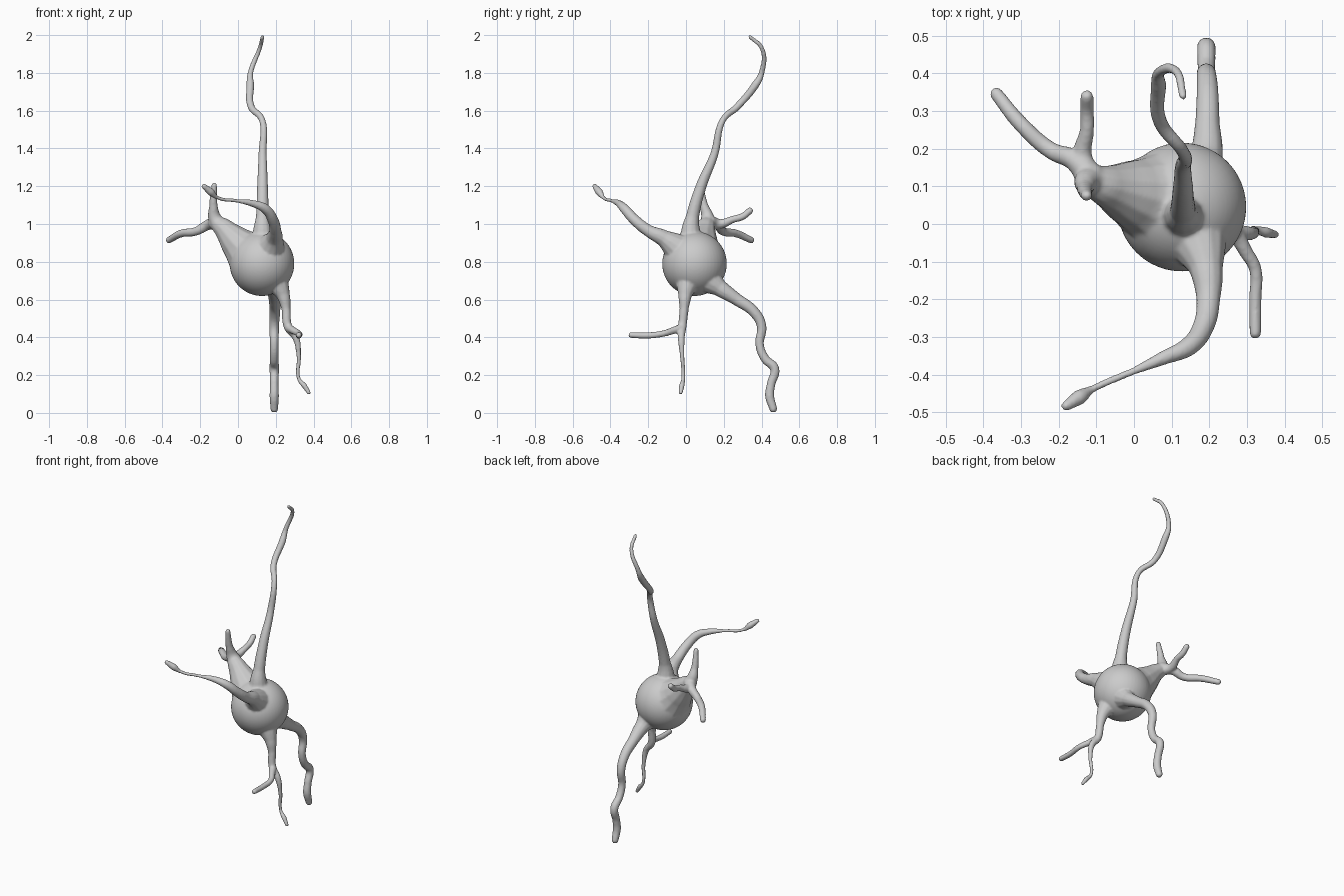
import bpy

parts = []


def branch(pts):
    """Tapered round tube through (x, y, z, radius) points."""
    cu = bpy.data.curves.new("branch", 'CURVE')
    cu.dimensions = '3D'
    cu.bevel_depth = 1.0
    cu.bevel_resolution = 4
    cu.resolution_u = 8
    cu.use_fill_caps = True
    sp = cu.splines.new('BEZIER')
    sp.bezier_points.add(len(pts) - 1)
    for bp, (x, y, z, r) in zip(sp.bezier_points, pts):
        bp.co = (x, y, z)
        bp.radius = r
        bp.handle_left_type = bp.handle_right_type = 'AUTO'
    ob = bpy.data.objects.new("branch", cu)
    bpy.context.collection.objects.link(ob)
    parts.append(ob)
    # rounded tip
    x, y, z, r = pts[-1]
    bpy.ops.mesh.primitive_uv_sphere_add(segments=12, ring_count=8, radius=r, location=(x, y, z))
    parts.append(bpy.context.object)


# round cell body
bpy.ops.mesh.primitive_uv_sphere_add(segments=48, ring_count=32, radius=0.171,
                                     location=(0.127, 0.045, 0.79))
body = bpy.context.object
parts.append(body)

# long upper branch
branch([(0.13, 0.035, 0.88, .095), (0.13, 0.025, 0.96, .052), (0.13, 0.035, 1.04, .035),
        (0.13, 0.08, 1.2, .029), (0.13, 0.15, 1.37, .022), (0.128, 0.195, 1.55, .017),
        (0.07, 0.27, 1.62, .019), (0.065, 0.37, 1.74, .021), (0.066, 0.40, 1.80, .015),
        (0.115, 0.402, 1.93, .012), (0.13, 0.34, 1.99, .011)])

# left trunk ending in an upward spike, with two side twigs
branch([(0.08, 0.06, 0.82, .15), (0.0, 0.08, 0.895, .095), (-0.07, 0.1, 0.97, .058),
        (-0.12, 0.115, 1.025, .037), (-0.13, 0.095, 1.1, .022), (-0.126, 0.075, 1.205, .015)])
branch([(-0.11, 0.12, 1.01, .04), (-0.16, 0.17, 0.995, .028), (-0.22, 0.195, 0.962, .023),
        (-0.3, 0.265, 0.95, .021), (-0.365, 0.345, 0.915, .018)])
branch([(-0.12, 0.12, 1.01, .04), (-0.137, 0.18, 1.0, .026), (-0.125, 0.25, 1.025, .019),
        (-0.125, 0.30, 1.04, .019), (-0.125, 0.338, 1.07, .018)])

# front branch, thin near the end with a swollen tip
branch([(0.165, -0.03, 0.86, .09), (0.192, -0.12, 0.925, .045), (0.197, -0.2, 0.965, .032),
        (0.185, -0.27, 1.02, .029), (0.145, -0.325, 1.08, .026), (0.08, -0.355, 1.108, .019),
        (0.0, -0.39, 1.122, .010), (-0.11, -0.438, 1.14, .010), (-0.145, -0.46, 1.17, .021),
        (-0.18, -0.483, 1.2, .014)])

# back lower branch
branch([(0.17, 0.1, 0.72, .09), (0.192, 0.18, 0.66, .045), (0.195, 0.27, 0.60, .033),
        (0.195, 0.36, 0.535, .029), (0.192, 0.4, 0.46, .026), (0.192, 0.39, 0.36, .023),
        (0.192, 0.42, 0.285, .024), (0.192, 0.469, 0.235, .025), (0.192, 0.45, 0.15, .023),
        (0.192, 0.443, 0.09, .025), (0.192, 0.462, 0.022, .021)])

# lower front branch, forking into a drooping twig and a forward twig
branch([(0.2, 0.01, 0.7, .07), (0.24, -0.005, 0.62, .036), (0.254, -0.01, 0.55, .024),
        (0.265, -0.02, 0.455, .023), (0.305, -0.025, 0.40, .019), (0.322, -0.02, 0.3, .012),
        (0.322, -0.015, 0.18, .010), (0.35, -0.022, 0.145, .015), (0.375, -0.028, 0.107, .011)])
branch([(0.27, -0.025, 0.45, .022), (0.295, -0.07, 0.435, .019), (0.322, -0.12, 0.42, .017),
        (0.322, -0.2, 0.41, .017), (0.322, -0.29, 0.412, .016)])

# fuse everything into one smooth skin
bpy.ops.object.select_all(action='DESELECT')
for ob in parts:
    ob.select_set(True)
bpy.context.view_layer.objects.active = body
bpy.ops.object.convert(target='MESH')
bpy.ops.object.join()
cell = bpy.context.object
cell.name = "nerve_cell"
bpy.ops.object.transform_apply(location=True, rotation=True, scale=True)

remesh = cell.modifiers.new("fuse", 'REMESH')
remesh.mode = 'VOXEL'
remesh.voxel_size = 0.006
remesh.use_smooth_shade = True
soften = cell.modifiers.new("soften", 'SMOOTH')
soften.factor = 0.5
soften.iterations = 5
